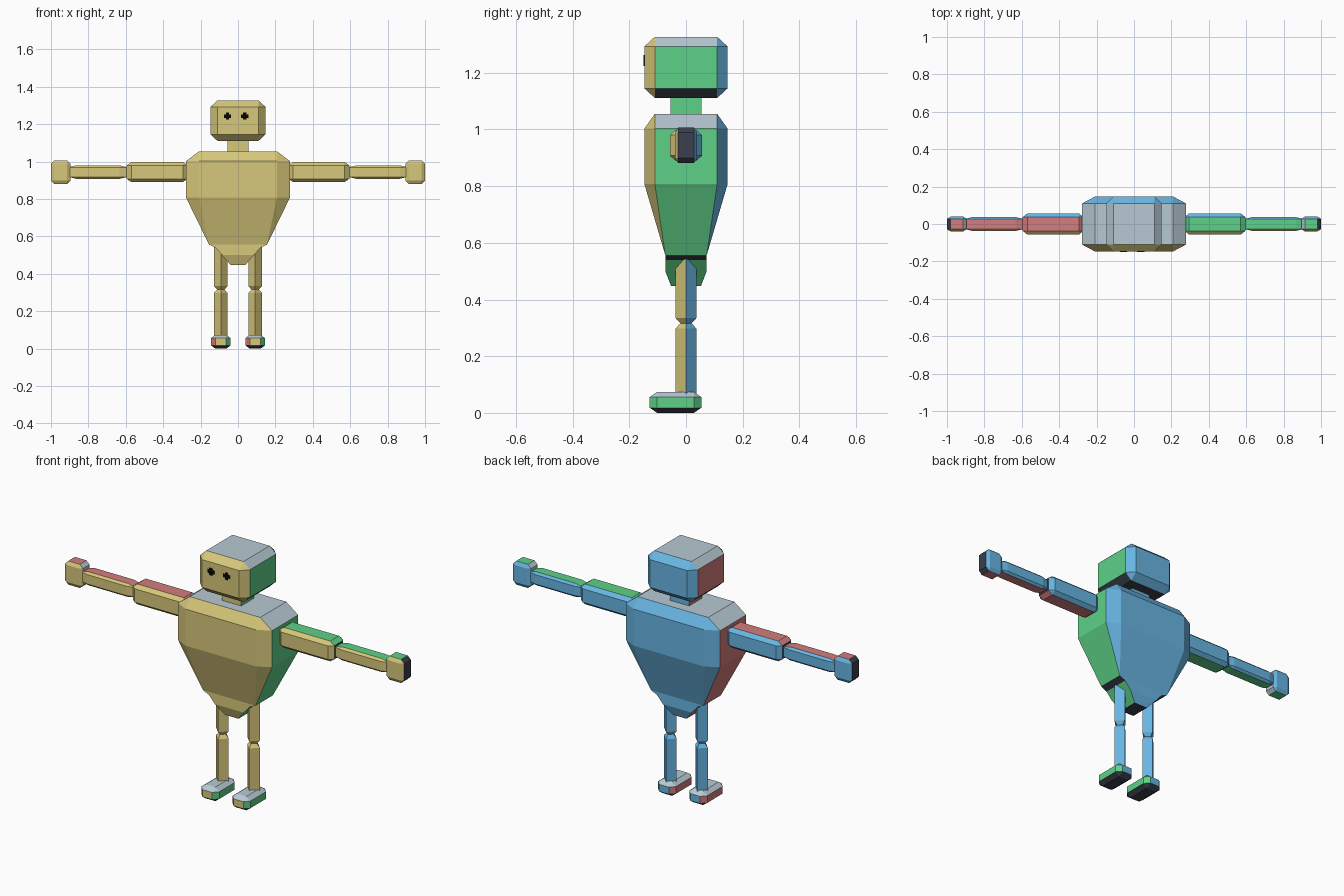
import bpy, bmesh
from math import radians
from mathutils import Matrix, Vector

if "Cube" in bpy.data.objects:
    bpy.data.objects.remove(bpy.data.objects["Cube"])


def linear(c):
    return c / 12.92 if c <= 0.04045 else ((c + 0.055) / 1.055) ** 2.4


def material(name, rgb):
    m = bpy.data.materials.new(name)
    m.diffuse_color = (*[linear(c) for c in rgb], 1)
    m.use_nodes = True
    m.node_tree.nodes["Principled BSDF"].inputs["Base Color"].default_value = m.diffuse_color
    return m


# one colour for each direction a part faces
MATS = [material("red_left", (.83, .49, .49)), material("green_right", (.37, .82, .53)),
        material("yellow_front", (.84, .78, .48)), material("blue_back", (.41, .71, .89)),
        material("dark_bottom", (.23, .25, .30)), material("pale_top", (.72, .79, .83))]
BLACK = material("black", (.02, .02, .02))

# axis priority with the tilt at which that axis takes the face
BODY_RULE = ((1, .3), (2, .69), (0, 0))
FOOT_RULE = ((2, .5), (0, .3), (1, 0))


def finish(name, bm, rule=BODY_RULE, matrix=None):
    bmesh.ops.recalc_face_normals(bm, faces=bm.faces)
    bm.normal_update()
    for f in bm.faces:
        for axis, limit in rule:
            if abs(f.normal[axis]) > limit:
                f.material_index = axis * 2 + (f.normal[axis] > 0)
                break
    if matrix:
        bm.transform(matrix)
    me = bpy.data.meshes.new(name)
    bm.to_mesh(me)
    bm.free()
    for m in MATS:
        me.materials.append(m)
    ob = bpy.data.objects.new(name, me)
    bpy.context.collection.objects.link(ob)
    return ob


def hull(points):
    bm = bmesh.new()
    for p in points:
        bm.verts.new(p)
    bmesh.ops.convex_hull(bm, input=bm.verts)
    bmesh.ops.dissolve_limit(bm, angle_limit=radians(1), verts=bm.verts, edges=bm.edges)
    return bm


def chamfer_box(center, half, cut):
    """Box whose edges and corners are cut off by a different amount per axis."""
    pts = []
    for sx in (-1, 1):
        for sy in (-1, 1):
            for sz in (-1, 1):
                for keep in range(3):
                    h = [half[i] - (0 if i == keep else cut[i]) for i in range(3)]
                    pts.append(Vector(center) + Vector((sx * h[0], sy * h[1], sz * h[2])))
    return hull(pts)


def loft(rings):
    bm = bmesh.new()
    loops = [[bm.verts.new(p) for p in r] for r in rings]
    n = len(loops[0])
    for a, b in zip(loops, loops[1:]):
        for i in range(n):
            j = (i + 1) % n
            bm.faces.new((a[i], a[j], b[j], b[i]))
    bm.faces.new(loops[0])
    bm.faces.new(loops[-1])
    return bm


def rect(x, y, z):
    return [(-x, -y, z), (x, -y, z), (x, y, z), (-x, y, z)]


def diamond(cx, r, z):
    return [(cx - r, 0, z), (cx, -r, z), (cx + r, 0, z), (cx, r, z)]


# head and neck
finish("head", chamfer_box((0, 0, 1.219), (.147, .147, .108), (.037, .037, .034)))
finish("neck", loft([rect(.057, .055, 1.04), rect(.057, .055, 1.125)]))

# torso: cut shoulders, straight chest, taper to the waist
chest = rect(.208, .11, 1.055) + rect(.155, .073, .556)
for z in (1.003, .808):
    chest += rect(.278, .11, z) + rect(.208, .147, z)
finish("torso", hull(chest))
finish("pelvis", loft([rect(.155, .073, .556), rect(.12, .073, .54),
                       rect(.085, .073, .50), rect(.04, .053, .448)]))

# eyes: small plus-shaped plates on the face
for i, cx in enumerate((-.056, .036)):
    a, b = .019, .009
    outline = [(-b, -a), (b, -a), (b, -b), (a, -b), (a, b), (b, b),
               (b, a), (-b, a), (-b, b), (-a, b), (-a, -b), (-b, -b)]
    eye = finish(f"eye_{i + 1}", loft([[(cx + x, y, 1.243 + z) for x, z in outline]
                                       for y in (-.150, -.145)]))
    eye.data.materials.clear()
    eye.data.materials.append(BLACK)
    for p in eye.data.polygons:
        p.material_index = 0

# arms are shaped hanging down, then swung out level; start, end, half sizes, cuts
ARM_PARTS = {"upper_arm": (.27, .595, (.054, .057), (.018, .02, .025)),
             "forearm": (.588, .91, (.036, .037), (.011, .011, .045)),
             "hand": (.895, 1.0, (.063, .039), (.018, .011, .018))}

for side, s in (("right", 1), ("left", -1)):
    swing = Matrix.Translation((0, 0, .944)) @ Matrix.Rotation(radians(-90 * s), 4, 'Y')
    for part, (start, end, half, cut) in ARM_PARTS.items():
        bm = chamfer_box((0, 0, -(start + end) / 2), (*half, (end - start) / 2), cut)
        finish(f"{part}_{side}", bm, matrix=swing)

    # legs pinched at the knee, and feet
    cx = .092 * s
    finish(f"thigh_{side}", loft([diamond(cx, .037, .56), diamond(cx, .037, .335),
                                  diamond(cx, .02, .316)]))
    finish(f"shin_{side}", loft([diamond(cx, .02, .316), diamond(cx, .037, .297),
                                 diamond(cx, .037, .06)]))
    finish(f"foot_{side}", chamfer_box((cx, -.037, .037), (.053, .091, .037),
                                       (.024, .026, .018)), FOOT_RULE)
